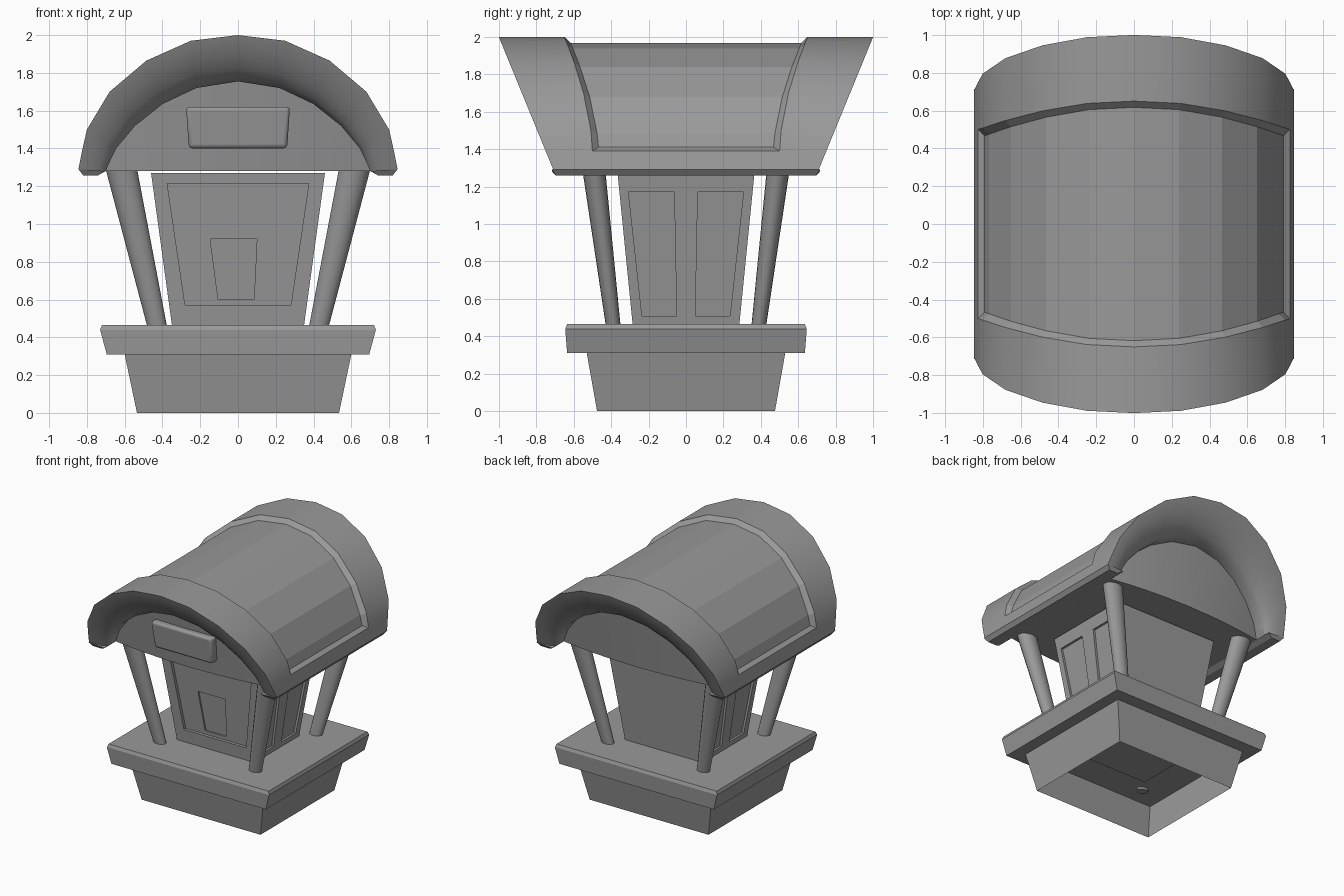
import bpy, bmesh, math
from mathutils import Vector

if "Cube" in bpy.data.objects:
    bpy.data.objects.remove(bpy.data.objects["Cube"])

stone = bpy.data.materials.new("plain_grey")
stone.use_nodes = True
stone.diffuse_color = (0.32, 0.32, 0.32, 1)
stone.node_tree.nodes["Principled BSDF"].inputs["Base Color"].default_value = (0.32, 0.32, 0.32, 1)


def finish(name, bm, smooth=None):
    """Turn a bmesh into an object, optionally smoothed below an angle."""
    bmesh.ops.remove_doubles(bm, verts=bm.verts, dist=0.0005)
    bmesh.ops.recalc_face_normals(bm, faces=bm.faces)
    mesh = bpy.data.meshes.new(name)
    bm.to_mesh(mesh)
    bm.free()
    mesh.materials.append(stone)
    obj = bpy.data.objects.new(name, mesh)
    bpy.context.collection.objects.link(obj)
    if smooth:
        bpy.ops.object.select_all(action='DESELECT')
        obj.select_set(True)
        bpy.context.view_layer.objects.active = obj
        bpy.ops.object.shade_smooth_by_angle(angle=math.radians(smooth))
    return obj


def face(bm, *points):
    return bm.faces.new([bm.verts.new(p) for p in points])


def strip(bm, a, b):
    """Quads between two open rows of points."""
    for i in range(len(a) - 1):
        face(bm, a[i], a[i + 1], b[i + 1], b[i])


def tiers(bm, levels, caps=True):
    """Stack of rectangles given as (half x, half y, z)."""
    rings = [[Vector((sx * x, sy * y, z)) for sx, sy in
              ((-1, -1), (1, -1), (1, 1), (-1, 1), (-1, -1))] for x, y, z in levels]
    for a, b in zip(rings, rings[1:]):
        strip(bm, a, b)
    if caps:
        face(bm, *rings[0][:4])
        face(bm, *rings[-1][:4])


# Hollow plinth and slab
bm = bmesh.new()
tiers(bm, [(0.535, 0.475, 0), (0.6, 0.53, 0.31)], caps=False)
finish("plinth", bm)
bm = bmesh.new()
tiers(bm, [(0.695, 0.635, 0.31), (0.73, 0.645, 0.44), (0.72, 0.635, 0.465)])
finish("floor_slab", bm)

# Cabin with recessed panels
LOW, HIGH = 0.3, 1.27


def half_x(z):
    return 0.35 + (z - 0.465) * 0.137


def half_y(z):
    return 0.285 + (z - 0.465) * 0.1


def front_pt(x, z):
    return Vector((x, -half_y(z), z))


def side_pt(y, z, s):
    return Vector((s * half_x(z), y, z))


def recess(bm, outer, inner, push):
    """Frame around a sunken panel; returns the sunken loop."""
    sunk = [p + push for p in inner]
    for a, b in ((outer, inner), (inner, sunk)):
        strip(bm, a + a[:1], b + b[:1])
    return sunk


bm = bmesh.new()
wall = [front_pt(-half_x(LOW), LOW), front_pt(half_x(LOW), LOW),
        front_pt(half_x(HIGH), HIGH), front_pt(-half_x(HIGH), HIGH)]
window = [front_pt(-0.28, 0.57), front_pt(0.28, 0.57), front_pt(0.375, 1.215), front_pt(-0.375, 1.215)]
hatch = [front_pt(-0.105, 0.6), front_pt(0.085, 0.6), front_pt(0.1, 0.92), front_pt(-0.147, 0.92)]
inward = Vector((0, 0.025, 0))
loop = recess(bm, wall, window, inward)
face(bm, *recess(bm, loop, [p + inward for p in hatch], inward * 0.5))
for s in (-1, 1):
    for e in (-1, 1):
        half = [side_pt(0, LOW, s), side_pt(e * half_y(LOW), LOW, s),
                side_pt(e * half_y(HIGH), HIGH, s), side_pt(0, HIGH, s)]
        door = [side_pt(e * 0.05, 0.508, s), side_pt(e * 0.235, 0.508, s),
                side_pt(e * 0.307, 1.17, s), side_pt(e * 0.063, 1.17, s)]
        face(bm, *recess(bm, half, door, Vector((-s * 0.018, 0, 0))))
back = [Vector((p.x, -p.y, p.z)) for p in wall]
face(bm, *back)
for i, j in ((0, 1), (3, 2)):
    face(bm, wall[i], wall[j], back[j], back[i])
finish("cabin", bm)

# Four leaning tapered posts
for sx, side in ((-1, "right"), (1, "left")):
    for sy, end in ((-1, "front"), (1, "back")):
        bm = bmesh.new()
        rings = []
        for z, rx, ry in ((0.29, 0.046, 0.035), (1.285, 0.083, 0.061)):
            cx, cy = 0.43 + (z - 0.465) * 0.227, 0.39 + (z - 0.465) * 0.124
            rings.append([Vector((sx * cx + rx * math.cos(k * math.tau / 16),
                                  sy * cy + ry * math.sin(k * math.tau / 16), z)) for k in range(17)])
        strip(bm, *rings)
        for r in rings:
            face(bm, *r[:-1])
        finish(f"{end}_{side}_post", bm, 40)

# Roof arch profiles, mirrored from one half
OUTER = [(0.845, 1.29), (0.825, 1.39), (0.80, 1.50), (0.68, 1.70), (0.485, 1.865), (0.25, 1.97), (0, 2)]
INNER = [(0.70, 1.28), (0.675, 1.34), (0.645, 1.40), (0.545, 1.52), (0.40, 1.635), (0.22, 1.72), (0, 1.755)]


def mirrored(half):
    return [(-x, z) for x, z in half] + half[-2::-1]


outer, inner = mirrored(OUTER), mirrored(INNER)


def rim_y(z):
    return 1 - 0.41 * (2 - z)


def panel_y(z):
    return 0.5 + 0.15 * (max(z - 1.39, 0) / 0.61) ** 1.7


def gable_y(x, z):
    return 0.57 + 0.06 * (1 - (x / 0.7) ** 2) + 0.17 * (z - 1.28)


# Raised roof bands with rounded overhanging lips
bm = bmesh.new()
band = {}
for s in (-1, 1):
    band[s] = [Vector((x, s * panel_y(z), z)) for x, z in outer]
    rows = [band[s]]
    for t, d in ((0, 0), (0.12, 0), (0.4, 0.01), (0.7, 0.035), (0.9, 0.075), (1, 0.12)):
        row = []
        for (xo, zo), (xi, zi) in zip(outer, inner):
            x, z = xo + (xi - xo) * t, zo + (zi - zo) * t
            row.append(Vector((x, s * (rim_y(z) - d * (0.35 + 0.65 * (zo - 1.29) / 0.71)), z)))
        rows.append(row)
    rows.append([Vector((x, s * gable_y(x, z), z)) for x, z in inner])
    for a, b in zip(rows, rows[1:]):
        strip(bm, a, b)
for i in (0, -2):
    strip(bm, band[-1][i:][:2], band[1][i:][:2])
finish("roof_bands", bm, 35)

# Sunken faceted roof panel with its surrounding step
bm = bmesh.new()
sunk = {s: [Vector((p.x * 0.957, s * (abs(p.y) - 0.033), max(2 - (2 - p.z) * 0.96 - 0.033, 1.41)))
            for p in band[s][1:-1]] for s in (-1, 1)}
strip(bm, sunk[-1], sunk[1])
for s in (-1, 1):
    strip(bm, band[s][1:-1], sunk[s])
for i in (0, -1):
    face(bm, band[-1][1:-1][i], sunk[-1][i], sunk[1][i], band[1][1:-1][i])
finish("roof_panel", bm)

# Eaves along both sides
for s, side in ((-1, "right"), (1, "left")):
    bm = bmesh.new()
    section = [(0.845, 1.29), (0.82, 1.258), (0.74, 1.258), (0.70, 1.28)]
    ends = [[Vector((s * x, e * (0.715 if z > 1.27 else 0.695), z)) for x, z in section] for e in (-1, 1)]
    strip(bm, ends[0] + ends[0][:1], ends[1] + ends[1][:1])
    for e in ends:
        face(bm, *e)
    finish(f"{side}_eave", bm)

# Bowed gable walls and the flat ceiling between them
bm = bmesh.new()
feet = {s: [Vector((x, s * gable_y(x, 1.28), 1.28)) for x, z in inner] for s in (-1, 1)}
for s in (-1, 1):
    strip(bm, [Vector((x, s * gable_y(x, z), z)) for x, z in inner], feet[s])
strip(bm, feet[-1], feet[1])
finish("gables_and_ceiling", bm, 35)

# Blank sign board on the front gable
bm = bmesh.new()
bmesh.ops.create_cube(bm, size=1)
for v in bm.verts:
    top, front = v.co.z > 0, v.co.y < 0
    v.co = ((0.275 if top else 0.26) * (1 if v.co.x > 0 else -1),
            -(0.735 if top else 0.705) if front else -0.62, 1.62 if top else 1.4)
sign = finish("sign_board", bm, 40)
bevel = sign.modifiers.new("soft_edges", 'BEVEL')
bevel.width = 0.02
bevel.segments = 3
